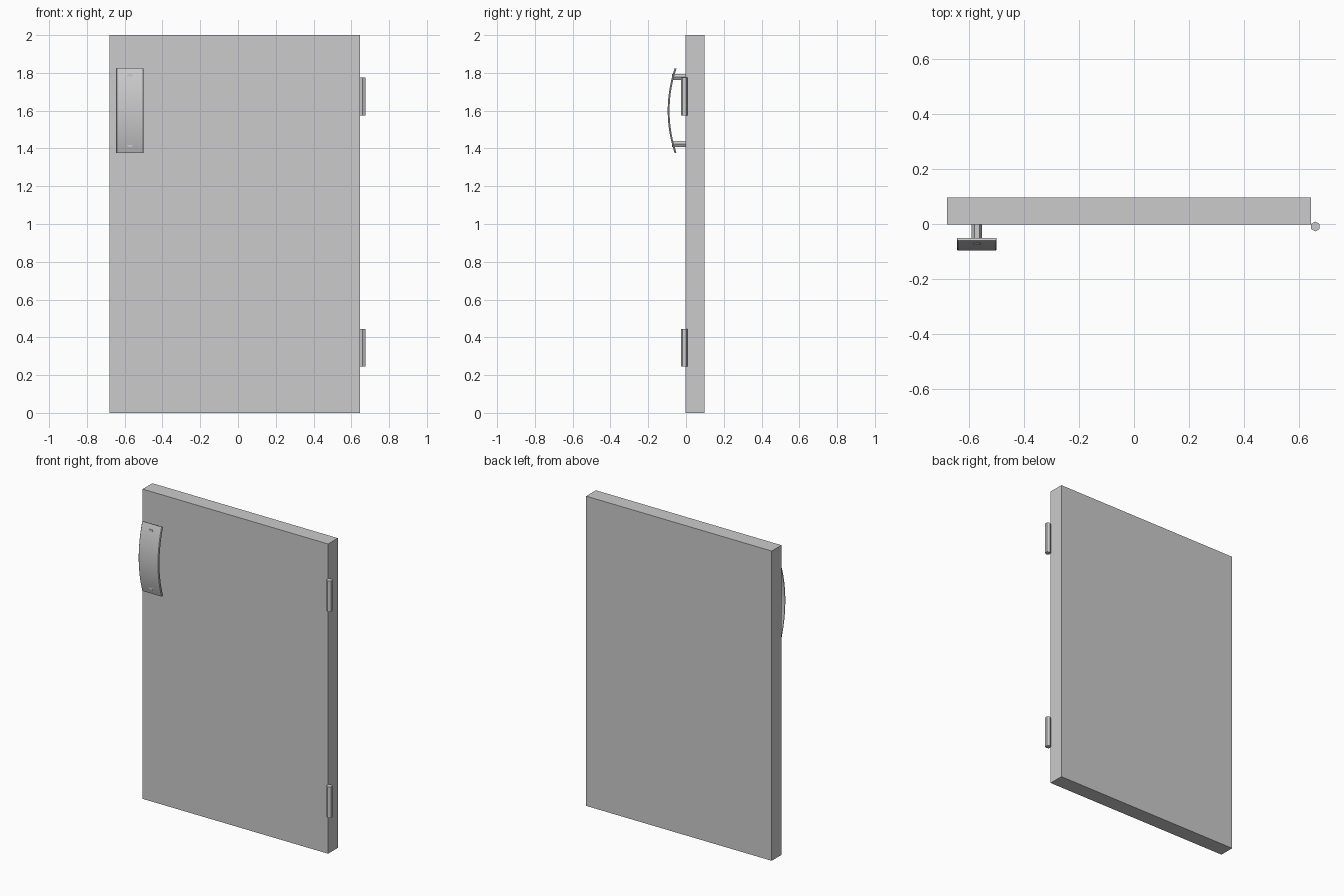
import bpy, bmesh, math
from mathutils import Matrix

if "Cube" in bpy.data.objects:
    bpy.data.objects.remove(bpy.data.objects["Cube"])


def finish(name, bm):
    bmesh.ops.recalc_face_normals(bm, faces=bm.faces)
    me = bpy.data.meshes.new(name)
    bm.to_mesh(me)
    bm.free()
    ob = bpy.data.objects.new(name, me)
    bpy.context.collection.objects.link(ob)
    return ob


def box(name, lo, hi):
    bm = bmesh.new()
    size = [b - a for a, b in zip(lo, hi)]
    mid = [(a + b) / 2 for a, b in zip(lo, hi)]
    bmesh.ops.create_cube(bm, size=1, matrix=Matrix.Translation(mid) @ Matrix.Diagonal((*size, 1)))
    return finish(name, bm)


def hex_rod(name, center, radius, length, rot):
    bm = bmesh.new()
    bmesh.ops.create_cone(bm, cap_ends=True, segments=6, radius1=radius, radius2=radius,
                          depth=length, matrix=Matrix.Translation(center) @ rot)
    return finish(name, bm)


def point_rot(first_vertex_axis_fix):
    return Matrix.Rotation(first_vertex_axis_fix, 4, 'Z')


# Door slab
box("door_panel", (-0.68, -0.002, 0), (0.645, 0.097, 2))

# Hinge barrels: upright hexagons with points towards the sides
for label, z in (("lower", 0.345), ("upper", 1.675)):
    hex_rod(label + "_hinge", (0.66, -0.009, z), 0.018, 0.2, point_rot(math.radians(30 + 60) - math.radians(90 - 30) - math.radians(30)))

# Handle posts: hexagons along y, points up and down
to_y = Matrix.Rotation(math.radians(90), 4, 'X') @ point_rot(math.radians(30))
for label, z in (("lower", 1.424), ("upper", 1.778)):
    hex_rod(label + "_handle_post", (-0.572, -0.036, z), 0.019, 0.074, to_y)

# Bowed handle plate: a cross-section swept along an arc, outer edges slightly chamfered
R, half, steps, thick = 0.70, 0.225, 24, 0.01
zc, yc = 1.6, -0.097 + R
a_max = math.asin(half / R)
section = [(-0.645, R - thick), (-0.5, R - thick), (-0.5, R - 0.005),
           (-0.504, R), (-0.641, R), (-0.645, R - 0.005)]
bm = bmesh.new()
rings = []
for i in range(steps + 1):
    a = a_max * (2 * i / steps - 1)
    rings.append([bm.verts.new((x, yc - r * math.cos(a), zc + r * math.sin(a))) for x, r in section])
n = len(section)
for r0, r1 in zip(rings, rings[1:]):
    for j in range(n):
        bm.faces.new((r0[j], r0[(j + 1) % n], r1[(j + 1) % n], r1[j]))
bm.faces.new(rings[0])
bm.faces.new(rings[-1])
plate = finish("handle_plate", bm)
bpy.context.view_layer.objects.active = plate
plate.select_set(True)
bpy.ops.object.shade_smooth_by_angle(angle=math.radians(30))
